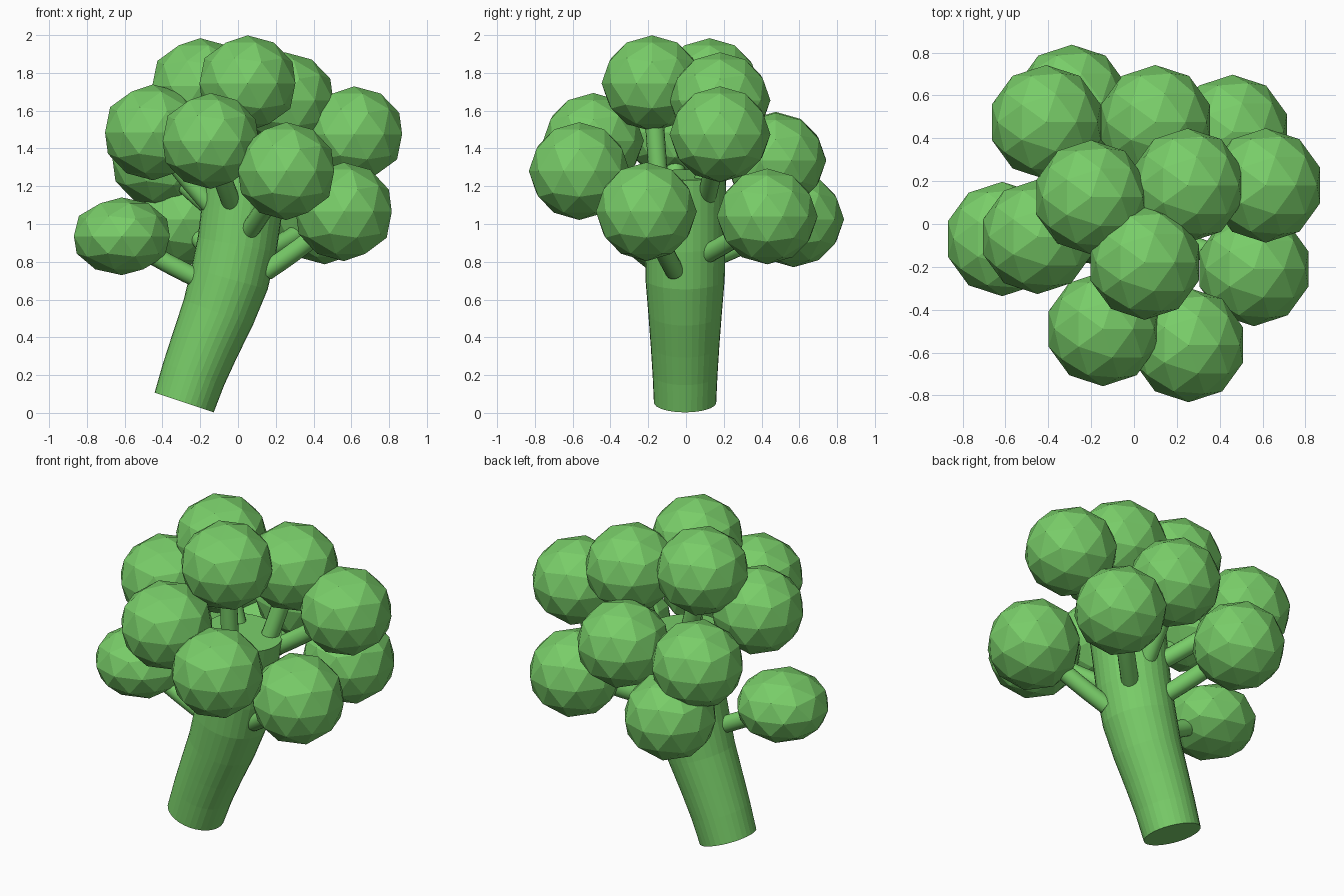
import bpy, bmesh, math
from mathutils import Vector, Matrix

if "Cube" in bpy.data.objects:
    bpy.data.objects.remove(bpy.data.objects["Cube"])

green = bpy.data.materials.new("floret_green")
green.diffuse_color = (0.19, 0.61, 0.14, 1)
green.use_nodes = True
green.node_tree.nodes["Principled BSDF"].inputs["Base Color"].default_value = green.diffuse_color


def finish(bm, name, smooth=False):
    bmesh.ops.recalc_face_normals(bm, faces=bm.faces)
    me = bpy.data.meshes.new(name)
    bm.to_mesh(me)
    bm.free()
    for p in me.polygons:
        p.use_smooth = smooth and len(p.vertices) == 4
    me.materials.append(green)
    ob = bpy.data.objects.new(name, me)
    bpy.context.collection.objects.link(ob)
    return ob


def tube(name, pts, radii, sides, smooth=False):
    """Capped tube whose rings stand square to the path."""
    bm = bmesh.new()
    pts = [Vector(p) for p in pts]
    rings = []
    for i, p in enumerate(pts):
        t = (pts[min(i + 1, len(pts) - 1)] - pts[max(i - 1, 0)]).normalized()
        u = Vector((0, 1, 0)).cross(t)
        u.normalize()
        v = t.cross(u)
        rings.append([bm.verts.new(p + radii[i] * (u * math.cos(a) + v * math.sin(a)))
                      for a in (2 * math.pi * k / sides for k in range(sides))])
    for a, b in zip(rings, rings[1:]):
        for k in range(sides):
            n = (k + 1) % sides
            bm.faces.new((a[k], a[n], b[n], b[k]))
    bm.faces.new(rings[0])
    bm.faces.new(rings[-1])
    return finish(bm, name, smooth)


# Leaning stalk, widening towards the top
stalk = [(-0.285, 0.055, 0.165), (-0.235, 0.205, 0.172), (-0.175, 0.36, 0.182),
         (-0.105, 0.53, 0.195), (-0.045, 0.71, 0.21), (-0.005, 0.89, 0.212),
         (0.02, 1.07, 0.214), (0.045, 1.26, 0.218)]
tube("stalk", [(x, -0.005, z) for x, z, r in stalk], [r for x, z, r in stalk], 32)

# Florets: centre, branch root on the stalk, height scale
florets = [
    ((-0.45, -0.06, 1.485), (-0.10, -0.05, 1.05), 0.95),
    ((-0.145, -0.49, 1.44), (-0.03, -0.16, 1.10), 0.95),
    ((0.05, -0.18, 1.745), (0.05, -0.14, 1.18), 0.95),
    ((-0.20, 0.125, 1.73), (-0.04, 0.08, 1.18), 0.95),
    ((0.25, 0.18, 1.655), (0.14, 0.08, 1.18), 0.95),
    ((0.615, 0.18, 1.475), (0.15, 0.11, 1.14), 0.95),
    ((0.255, -0.565, 1.28), (0.05, -0.15, 0.95), 0.97),
    ((0.56, -0.21, 1.065), (0.15, -0.06, 0.75), 0.98),
    ((0.46, 0.43, 1.04), (0.12, 0.11, 0.84), 0.95),
    ((-0.615, -0.07, 0.935), (-0.17, -0.04, 0.69), 0.77),
    ((-0.29, 0.57, 1.025), (-0.10, 0.14, 0.82), 0.95),
    ((-0.41, 0.475, 1.34), (-0.06, 0.12, 1.02), 0.95),
    ((0.10, 0.475, 1.335), (0.04, 0.15, 0.98), 0.95),
]
for i, (centre, root, height) in enumerate(florets, 1):
    c, r = Vector(centre), Vector(root)
    bm = bmesh.new()
    bmesh.ops.create_icosphere(bm, subdivisions=2, radius=0.267,
                               matrix=Matrix.Translation(c) @ Matrix.Diagonal((1, 1, height, 1)))
    finish(bm, f"floret_{i}")
    # Gently bowed branch
    mid = (r + c) / 2 + Vector((c.x - r.x, c.y - r.y, 0)) * 0.08
    path = [r * (1 - t) ** 2 + mid * 2 * t * (1 - t) + c * t * t for t in (0, 0.2, 0.4, 0.6, 0.8)]
    tube(f"branch_{i}", path, [0.05] * 5, 16, True)
